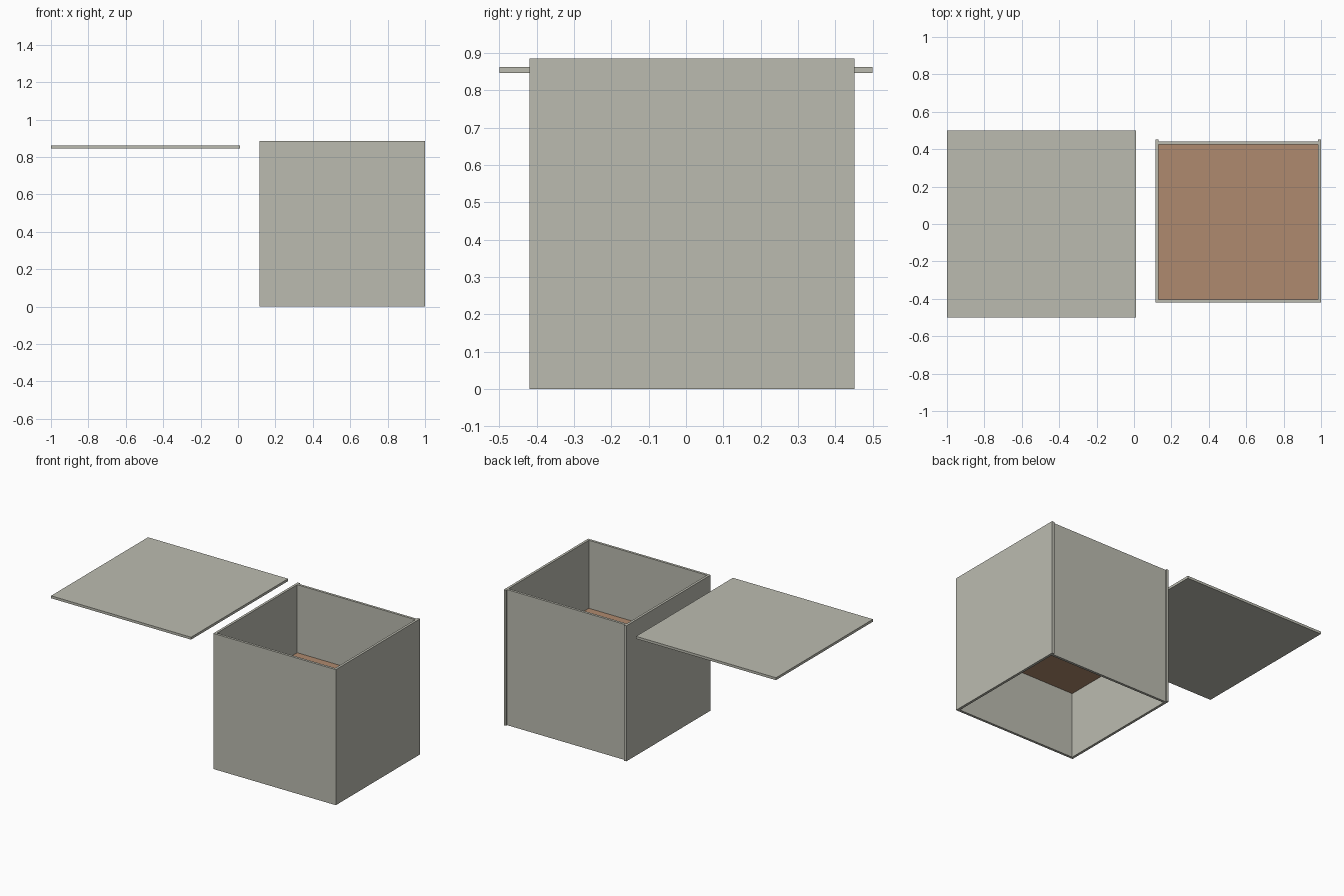
import bpy
import bmesh
from mathutils import Matrix, Vector

if "Cube" in bpy.data.objects:
    bpy.data.objects.remove(bpy.data.objects["Cube"])


def material(name, rgb):
    m = bpy.data.materials.new(name)
    m.diffuse_color = (*rgb, 1)
    m.use_nodes = True
    m.node_tree.nodes["Principled BSDF"].inputs["Base Color"].default_value = m.diffuse_color
    return m


GREY = material("warm grey", (0.50, 0.50, 0.435))
BROWN = material("tan brown", (0.43, 0.255, 0.157))


def box(name, x, y, z, mat):
    """Flat panel given by its (min, max) extent on each axis."""
    lo, hi = (Vector(v) for v in zip(x, y, z))
    bm = bmesh.new()
    bmesh.ops.create_cube(bm, size=1, matrix=Matrix.Translation((lo + hi) / 2)
                          @ Matrix.Diagonal((*(hi - lo), 1)))
    me = bpy.data.meshes.new(name)
    bm.to_mesh(me)
    bm.free()
    me.materials.append(mat)
    ob = bpy.data.objects.new(name, me)
    bpy.context.collection.objects.link(ob)
    return ob


X0, X1, Y0, Y1, H, T = 0.115, 1.0, -0.419, 0.451, 0.885, 0.016

# Side walls run a little past the inset back wall
box("left_wall", (X0, X0 + T), (Y0, Y1), (0, H), GREY)
box("right_wall", (X1 - T, X1), (Y0, Y1), (0, H), GREY)

# Front and back walls fit between the sides
inner_x = (X0 + T, X1 - T)
box("front_wall", inner_x, (Y0, Y0 + T), (0, H), GREY)
box("back_wall", inner_x, (0.424, 0.44), (0, H), GREY)

# Raised floor halfway up, open underneath
box("inner_floor", inner_x, (Y0 + T, 0.424), (0.426, 0.441), BROWN)

# Loose lid beside the box
box("lid", (-1.0, 0.011), (-0.5, 0.5), (0.847, 0.863), GREY)
